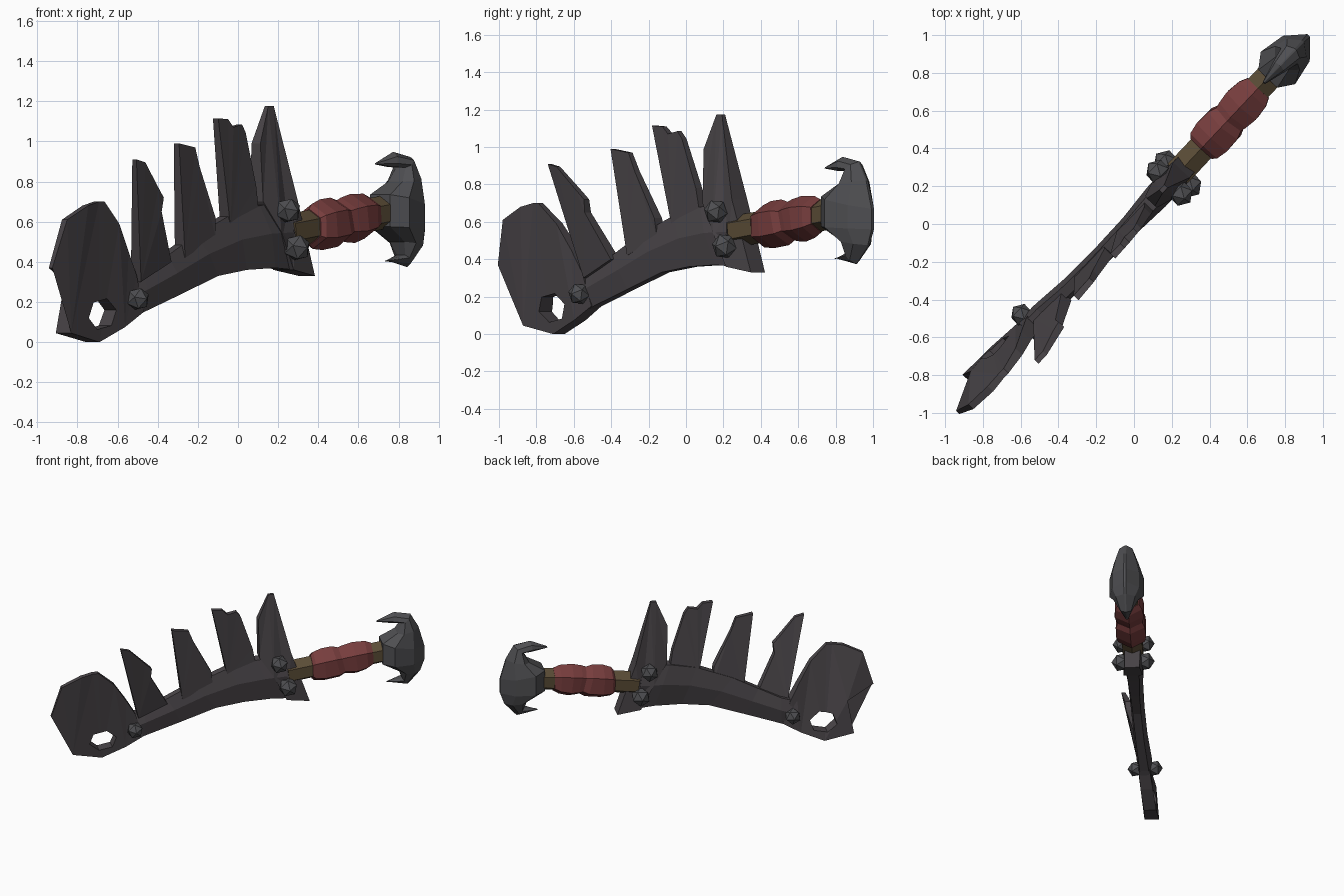
import bpy, bmesh, math
from mathutils import Vector

if "Cube" in bpy.data.objects:
    bpy.data.objects.remove(bpy.data.objects["Cube"])

# Sword frame: u runs along the blade, w is the side direction, z is up
CU, SU = 0.686, 0.728


def P(u, z, w):
    return Vector((CU * u + SU * w, SU * u - CU * w, z))


def material(name, rgb):
    m = bpy.data.materials.new(name)
    m.diffuse_color = (*rgb, 1)
    m.use_nodes = True
    m.node_tree.nodes["Principled BSDF"].inputs["Base Color"].default_value = m.diffuse_color
    return m


IRON = material("dark_iron", (0.068, 0.060, 0.066))
STEEL = material("grey_steel", (0.078, 0.078, 0.084))
RED = material("red_wrap", (0.185, 0.047, 0.047))
WOOD = material("brown_grip", (0.105, 0.074, 0.038))


def finish(name, bm, mat):
    bmesh.ops.recalc_face_normals(bm, faces=bm.faces[:])
    me = bpy.data.meshes.new(name)
    bm.to_mesh(me)
    bm.free()
    me.materials.append(mat)
    ob = bpy.data.objects.new(name, me)
    bpy.context.collection.objects.link(ob)
    return ob


def plate(name, pts, mat):
    """Outline of (u, z, side offset, half thickness) turned into a plate."""
    bm = bmesh.new()
    front = [bm.verts.new(P(u, z, w + t)) for u, z, w, t in pts]
    back = [bm.verts.new(P(u, z, w - t)) for u, z, w, t in pts]
    n = len(pts)
    for i in range(n):
        j = (i + 1) % n
        bm.faces.new((front[i], front[j], back[j], back[i]))
    caps = [bm.faces.new(front), bm.faces.new(back[::-1])]
    bmesh.ops.triangulate(bm, faces=caps)
    return finish(name, bm, mat)


def loft(name, rings, mat):
    """Skin rings of equal length and cap both ends."""
    bm = bmesh.new()
    vs = [[bm.verts.new(P(*p)) for p in r] for r in rings]
    n = len(rings[0])
    for a, b in zip(vs, vs[1:]):
        for i in range(n):
            j = (i + 1) % n
            bm.faces.new((a[i], a[j], b[j], b[i]))
    bm.faces.new(vs[0])
    bm.faces.new(vs[-1][::-1])
    return finish(name, bm, mat)


# Curved blade body: u, bottom z, top z, half thickness, side offset
def blade_ring(u0, zb, u1, zt, t, w):
    um, zm = (u0 + u1) / 2, zb * 0.45 + zt * 0.55
    return [(u0, zb, w - .6 * t), (um, zm, w - t), (u1, zt, w - .55 * t),
            (u1, zt, w + .55 * t), (um, zm, w + t), (u0, zb, w + .6 * t)]


loft("blade", [blade_ring(*r) for r in (
    (-.80, .10, -.80, .31, .05, -.04),
    (-.68, .15, -.68, .35, .055, -.035),
    (-.42, .24, -.52, .43, .05, -.02),
    (-.163, .33, -.33, .53, .05, -.012),
    (.04, .36, -.07, .635, .055, -.01),
    (.24, .37, .13, .68, .07, -.012),
    (.38, .36, .32, .70, .07, -.014))], IRON)

# Broad hooked head at the end of the blade, with a six-sided hole
head = plate("blade_head", [
    (-1.366, .37, .005, .012), (-1.296, .61, .035, .018),
    (-1.156, .68, .045, .02), (-1.07, .70, .04, .018), (-1.03, .70, .04, .018),
    (-.91, .59, .02, .025), (-.82, .45, -.01, .035), (-.75, .33, -.03, .045),
    (-.69, .15, -.035, .04), (-.82, .075, -.045, .045), (-.99, 0, -.06, .045),
    (-1.203, .045, -.06, .053), (-1.16, .295, -.045, .05)], IRON)
hole = loft("hole_cutter", [
    [(-.985 + .10 * math.cos(a * math.pi / 3 + .25),
      .14 + .08 * math.sin(a * math.pi / 3 + .25), w) for a in range(6)]
    for w in (-.3, .3)], IRON)
cut = head.modifiers.new("hole", 'BOOLEAN')
cut.operation, cut.solver, cut.object = 'DIFFERENCE', 'EXACT', hole
bpy.context.view_layer.objects.active = head
bpy.ops.object.modifier_apply(modifier="hole")
bpy.data.objects.remove(hole)

# Jagged teeth rising from the back of the blade
plate("tooth_outer", [
    (-.73, .30, -.01, .035), (-.885, .91, .125, .014), (-.82, .895, .125, .014),
    (-.70, .77, .095, .02), (-.65, .72, .085, .02), (-.655, .65, .07, .025),
    (-.52, .40, .0, .035)], IRON)
plate("tooth_middle", [
    (-.41, .42, -.01, .035), (-.495, .99, .045, .018), (-.37, .97, .04, .016),
    (-.33, .87, .03, .02), (-.20, .62, .005, .03), (-.19, .52, -.01, .035)], IRON)
plate("tooth_inner", [
    (-.08, .57, -.01, .035), (-.20, 1.115, .035, .018), (-.125, 1.11, .035, .016),
    (-.086, 1.07, .03, .02), (-.02, 1.085, .03, .016), (.01, 1.045, .025, .018),
    (.10, .78, .005, .025), (.13, .62, -.01, .035)], IRON)

# Guard plate ending in a tall spike
plate("guard", [
    (.222, 1.175, -.014, .012), (.262, 1.175, -.014, .012), (.38, .72, -.014, .06),
    (.515, .33, -.014, .055), (.345, .36, -.014, .07), (.25, .55, -.014, .075),
    (.15, .70, -.014, .045), (.145, .99, -.014, .03)], IRON)

# Faceted rivets on both sides: u, z, side offsets, radius
for k, (u, z, wf, wb, r) in enumerate((
        (.287, .655, .073, -.10, .066), (.351, .47, .073, -.10, .07),
        (-.758, .215, .03, -.105, .06))):
    for side, w in (("front", wf), ("back", wb)):
        bm = bmesh.new()
        bmesh.ops.create_icosphere(bm, subdivisions=1, radius=r)
        # turn the icosphere's pole outward along the side direction
        rot = Vector((0, 0, 1)).rotation_difference(Vector((SU, -CU, 0)))
        for v in bm.verts:
            v.co = rot @ v.co + P(u, z, w)
        finish(f"rivet_{side}_{k + 1}", bm, STEEL)


# Six-sided grip and its wraps along the tilted handle axis
def hex_ring(u, r, tilt=0.0):
    zc = .576 + .137 * (u - .555)
    ring = []
    for k in range(6):
        a = math.pi / 2 + k * math.pi / 3
        dz = r * math.sin(a)
        ring.append((u + (tilt - .137) * dz, zc + dz, -.015 + r * math.cos(a)))
    return ring


loft("grip", [hex_ring(.36, .085), hex_ring(.80, .083), hex_ring(1.14, .083)], WOOD)
loft("grip_wrap_lower", [hex_ring(*r) for r in (
    (.535, .09, .1), (.555, .112, .1), (.62, .126, .05), (.715, .122, -.1),
    (.765, .10, -.1))], RED)
loft("grip_wrap_upper", [hex_ring(*r) for r in (
    (.745, .10, -.1), (.79, .112, -.1), (.85, .122, 0), (.93, .112, .1),
    (.975, .088, .1))], RED)


# Crescent pommel: inner point, outer point, half width for each section
def pommel_ring(ui, zi, uo, zo, t):
    def at(f, w):
        return (ui + (uo - ui) * f, zi + (zo - zi) * f, -.012 + w)
    return [at(0, -.55 * t), at(.25, -t), at(.7, -.78 * t), at(1, -.08 * t),
            at(1, .08 * t), at(.7, .78 * t), at(.25, t), at(0, .55 * t)]


loft("pommel", [pommel_ring(*r) for r in (
    (1.013, .885, 1.018, .895, .008),
    (1.125, .872, 1.14, .947, .04),
    (1.195, .87, 1.26, .922, .06),
    (1.155, .80, 1.318, .82, .09),
    (1.045, .735, 1.36, .67, .125),
    (1.045, .575, 1.36, .56, .125),
    (1.17, .50, 1.33, .475, .09),
    (1.195, .435, 1.24, .375, .05),
    (1.085, .402, 1.09, .408, .008))], STEEL)
